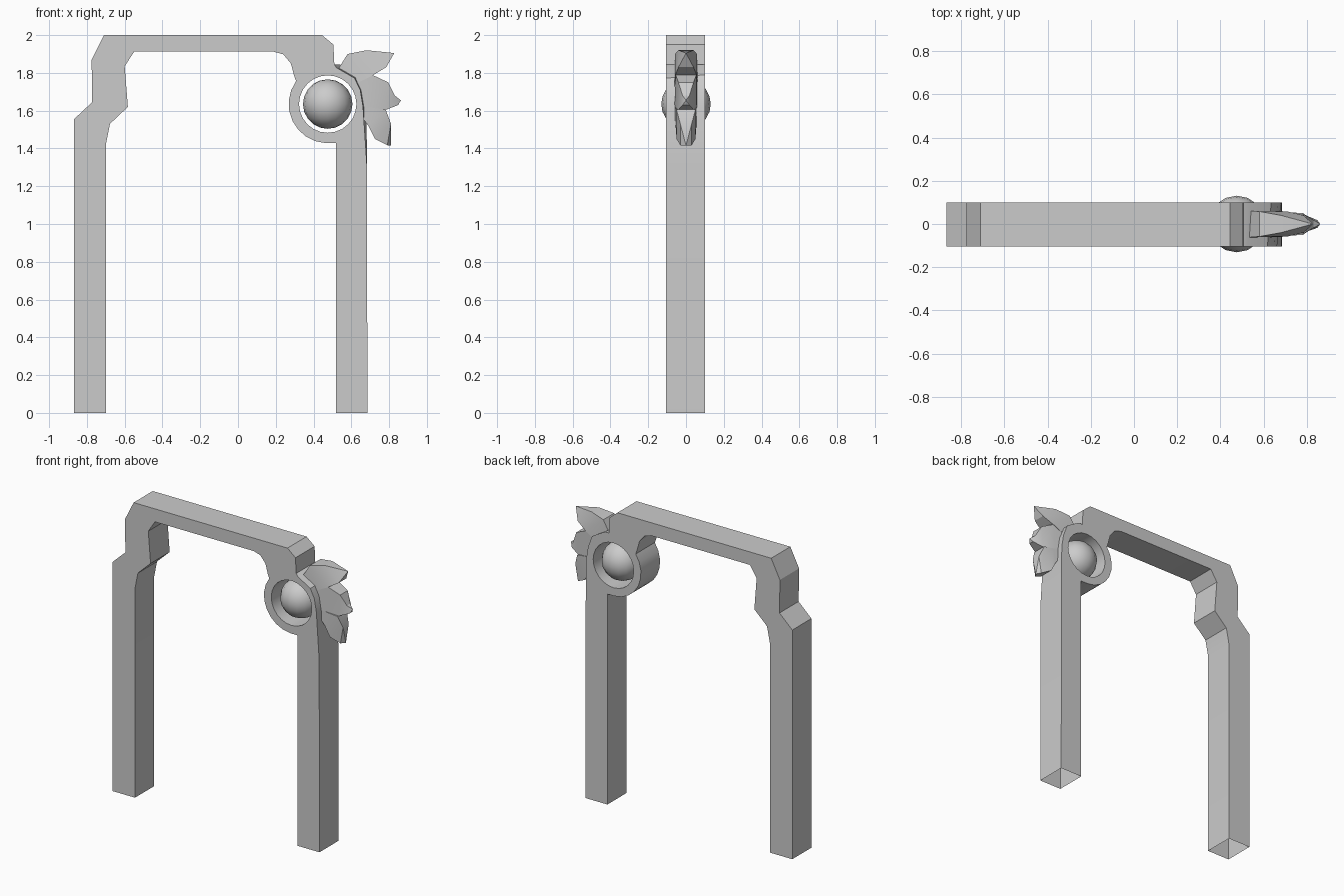
import bpy, bmesh, math
from mathutils import Vector

if "Cube" in bpy.data.objects:
    bpy.data.objects.remove(bpy.data.objects["Cube"])

CX, CZ = 0.475, 1.635      # ring centre
FRONT, BACK = -0.105, 0.1


def arc(r, a0, a1, n):
    return [(CX + r * math.cos(math.radians(a0 + (a1 - a0) * i / n)),
             CZ + r * math.sin(math.radians(a0 + (a1 - a0) * i / n))) for i in range(n + 1)]


def finish(bm, name, angle):
    bmesh.ops.recalc_face_normals(bm, faces=bm.faces[:])
    me = bpy.data.meshes.new(name)
    bm.to_mesh(me)
    bm.free()
    ob = bpy.data.objects.new(name, me)
    bpy.context.collection.objects.link(ob)
    bpy.ops.object.select_all(action='DESELECT')
    ob.select_set(True)
    bpy.context.view_layer.objects.active = ob
    bpy.ops.object.shade_smooth_by_angle(angle=math.radians(angle))
    return ob


# Arch frame with the ring's round hole; legs are open underneath
left_outer = [(-0.868, 0), (-0.868, 1.555), (-0.772, 1.645), (-0.775, 1.87), (-0.71, 2.0),
              (0.445, 2.0), (0.505, 1.95), (0.51, 1.845)]
shoulder = [(0.54, 1.845), (0.635, 1.79), (0.665, 1.71), (0.68, 1.62), (0.683, 1.3)]
right_leg = [(0.685, 0), (0.52, 0), (0.52, 1.428)]
inner = [(0.297, 1.785), (0.28, 1.85), (0.24, 1.898), (0.19, 1.912), (-0.55, 1.912),
         (-0.60, 1.835), (-0.583, 1.62), (-0.678, 1.53), (-0.70, 1.42), (-0.70, 0)]
rest = right_leg + arc(0.207, -92, -216, 8) + inner
hole = arc(0.152, 0, 360, 24)[:-1]

bm = bmesh.new()
layers = []
for y, slant in ((FRONT, 0.018), (BACK, 0.0)):
    # the shoulder leans inward toward the front
    lean = [(x - slant * (z > 1.4), z - slant * (z > 1.75)) for x, z in shoulder]
    loops = []
    for pts in (left_outer + lean + rest, hole):
        loops.append([bm.verts.new((x, y, z)) for x, z in pts])
    edges = [bm.edges.new((lp[i - 1], lp[i])) for lp in loops for i in range(len(lp))]
    bmesh.ops.triangle_fill(bm, edges=edges, use_beauty=True, normal=Vector((0, -1, 0)))
    layers.append(loops)
for f, b in zip(*layers):
    for i in range(len(f)):
        if f[i].co.z + f[i - 1].co.z > 0.001:
            bm.faces.new((f[i - 1], f[i], b[i], b[i - 1]))
finish(bm, "arch_frame", 25)

# Ball floating in the ring
bm = bmesh.new()
bmesh.ops.create_uvsphere(bm, u_segments=16, v_segments=10, radius=0.131)
bmesh.ops.translate(bm, vec=(CX, 0, CZ), verts=bm.verts[:])
finish(bm, "ring_ball", 40)


def leaf(name, sections, tip):
    """Loft rectangular sections (upper x,z, lower x,z, half width) to a point."""
    bm = bmesh.new()
    rings = [[bm.verts.new(c) for c in ((ux, -w, uz), (ux, w, uz), (lx, w, lz), (lx, -w, lz))]
             for ux, uz, lx, lz, w in sections]
    bm.faces.new(rings[0])
    for a, b in zip(rings, rings[1:]):
        for i in range(4):
            bm.faces.new((a[i - 1], a[i], b[i], b[i - 1]))
    t = bm.verts.new((tip[0], 0, tip[1]))
    for i in range(4):
        bm.faces.new((rings[-1][i - 1], rings[-1][i], t))
    finish(bm, name, 25)


# Three tapered leaves on the outside of the ring
leaf("leaf_top", [(0.53, 1.82, 0.62, 1.74, 0.062), (0.58, 1.9, 0.71, 1.785, 0.058),
                  (0.68, 1.92, 0.785, 1.83, 0.04)], (0.827, 1.905))
leaf("leaf_middle", [(0.62, 1.79, 0.66, 1.62, 0.06), (0.71, 1.79, 0.70, 1.615, 0.055),
                     (0.795, 1.75, 0.785, 1.605, 0.04), (0.83, 1.68, 0.848, 1.63, 0.018)],
     (0.862, 1.655))
leaf("leaf_bottom", [(0.66, 1.63, 0.66, 1.56, 0.058), (0.71, 1.615, 0.69, 1.52, 0.055),
                     (0.782, 1.605, 0.725, 1.45, 0.05), (0.81, 1.53, 0.79, 1.417, 0.03)],
     (0.81, 1.415))
